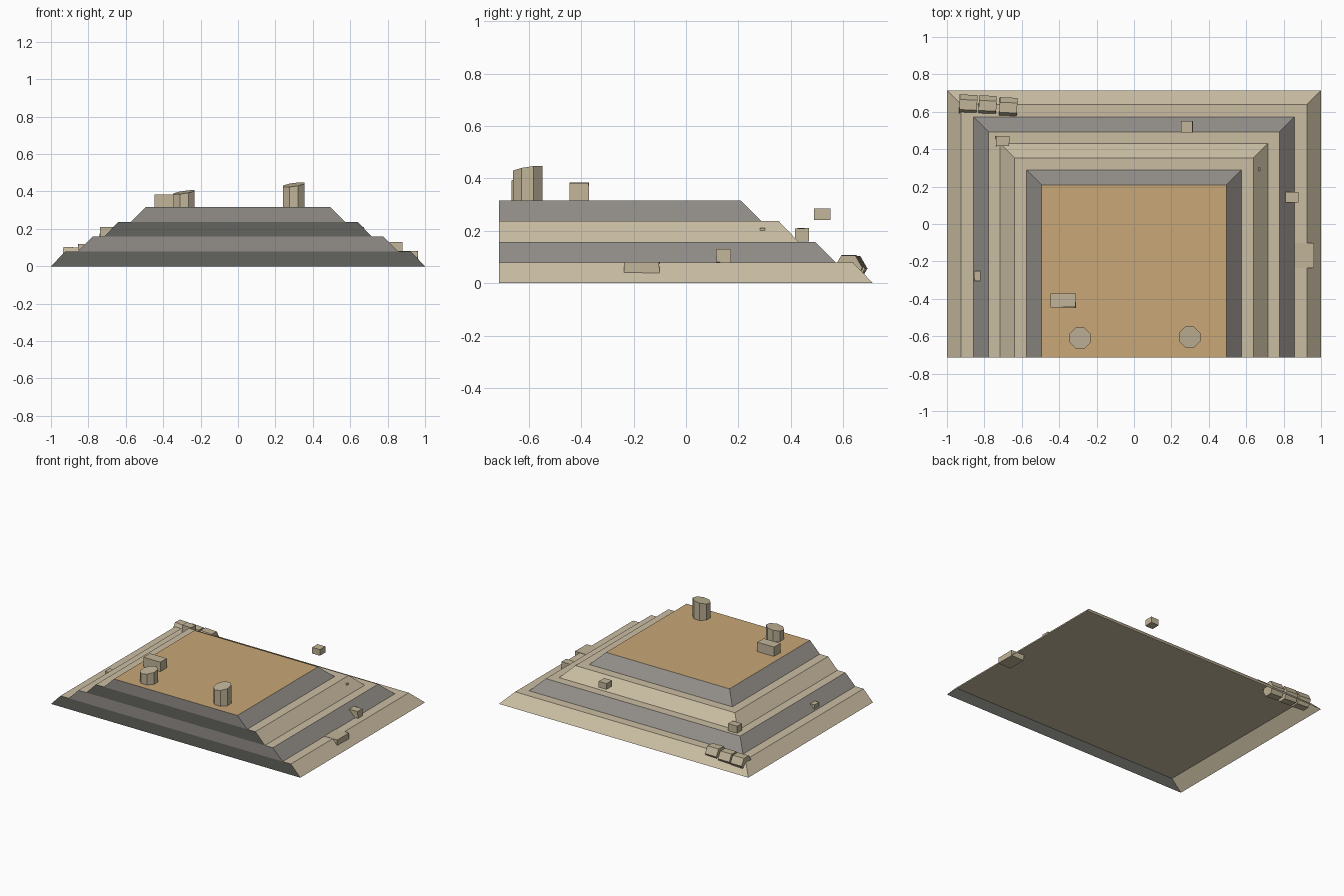
import bpy, bmesh, math, random
from mathutils import Matrix, Vector, Euler

if "Cube" in bpy.data.objects:
    bpy.data.objects.remove(bpy.data.objects["Cube"])

random.seed(4)


def material(name, rgb):
    m = bpy.data.materials.new(name)
    lin = [((c / 255 + 0.055) / 1.055) ** 2.4 for c in rgb]
    m.diffuse_color = (*lin, 1)
    m.use_nodes = True
    m.node_tree.nodes["Principled BSDF"].inputs["Base Color"].default_value = m.diffuse_color
    return m


TAN = material("tan stone", (202, 189, 162))
GREY = material("grey stone", (146, 142, 137))
DARK = material("dark cut stone", (99, 99, 94))
SAND = material("sandy plateau", (200, 167, 119))
ROCK = material("rubble stone", (194, 181, 153))


def finish(bm, name, mats):
    me = bpy.data.meshes.new(name)
    bm.to_mesh(me)
    bm.free()
    for m in mats:
        me.materials.append(m)
    ob = bpy.data.objects.new(name, me)
    bpy.context.collection.objects.link(ob)
    return ob


# Stepped terraces: three sloped sides, flat vertical front, hollow underneath
FRONT, STEP, H, SLOPE = -0.714, 0.142, 0.079, (0.076, 0.079)


def terrace(i, side, front, top):
    d = i * STEP
    bm = bmesh.new()
    rings = []
    for off, z in ((d, i * H), (d + SLOPE[i % 2], (i + 1) * H)):
        w, b = 1 - off, 0.714 - off
        rings.append([bm.verts.new((x, y, z)) for x, y in
                      ((-w, FRONT), (w, FRONT), (w, b), (-w, b))])
    lo, hi = rings
    for k in range(4):
        n = (k + 1) % 4
        f = bm.faces.new((lo[k], lo[n], hi[n], hi[k]))
        f.material_index = 1 if k == 0 else 0
    bm.faces.new(hi).material_index = 2
    finish(bm, f"terrace_{i + 1}", (side, front, top))


terrace(0, TAN, DARK, TAN)
terrace(1, GREY, GREY, TAN)
terrace(2, TAN, DARK, TAN)
terrace(3, GREY, GREY, SAND)


# Broken column stumps with slanted tops
def column(name, x, y, r, top, sx, sy):
    z0 = 4 * H
    bm = bmesh.new()
    bmesh.ops.create_cone(bm, cap_ends=True, segments=8, radius1=r, radius2=r, depth=1,
                          matrix=Matrix.Rotation(math.pi / 8, 4, 'Z'))
    for v in bm.verts:
        v.co.z = z0 if v.co.z < 0 else top + sx * v.co.x + sy * v.co.y
        v.co += Vector((x, y, 0))
    finish(bm, name, (ROCK,))


column("left_column_stump", -0.288, -0.61, 0.061, 0.396, 0.15, 0.12)
column("right_column_stump", 0.298, -0.605, 0.061, 0.436, 0.14, 0.16)


# Fallen blocks: slightly uneven boxes
def block(name, c, size, rot=(0, 0, 0), jitter=0.06):
    bm = bmesh.new()
    bmesh.ops.create_cube(bm, size=1)
    turn = Euler(rot).to_matrix()
    for v in bm.verts:
        j = Vector([1 - random.uniform(0, jitter) for _ in range(3)])
        v.co = turn @ (v.co * j * Vector(size)) + Vector(c)
    finish(bm, name, (ROCK,))


block("plateau_block", (-0.378, -0.408, 0.349), (0.14, 0.076, 0.072))
block("back_left_block", (-0.703, 0.443, 0.184), (0.075, 0.055, 0.052))
block("loose_block", (0.283, 0.52, 0.263), (0.064, 0.064, 0.045))
block("right_upper_block", (0.845, 0.143, 0.105), (0.072, 0.057, 0.052))
block("right_lower_block", (0.91, -0.168, 0.06), (0.106, 0.138, 0.043))
block("left_small_block", (-0.837, -0.278, 0.105), (0.035, 0.055, 0.03))
block("right_chip", (0.66, 0.293, 0.205), (0.03, 0.02, 0.012))


# Fallen column drums lying along the back left corner
for k, (x, y, z) in enumerate(((-0.887, 0.637, 0.055), (-0.784, 0.632, 0.056), (-0.673, 0.622, 0.06))):
    bm = bmesh.new()
    place = (Matrix.Translation((x, y, z)) @ Matrix.Rotation(math.radians(-3), 4, 'Z')
             @ Matrix.Rotation(math.pi / 2, 4, 'Y'))
    bmesh.ops.create_cone(bm, cap_ends=True, segments=6, radius1=0.054, radius2=0.054,
                          depth=0.094, matrix=place @ Matrix.Rotation(math.pi / 2, 4, 'Z'))
    # turn so that an edge points straight up
    bmesh.ops.rotate(bm, verts=bm.verts, cent=(x, y, z),
                     matrix=Matrix.Rotation(math.radians(30), 3, 'X'))
    finish(bm, f"fallen_drum_{k + 1}", (ROCK,))
